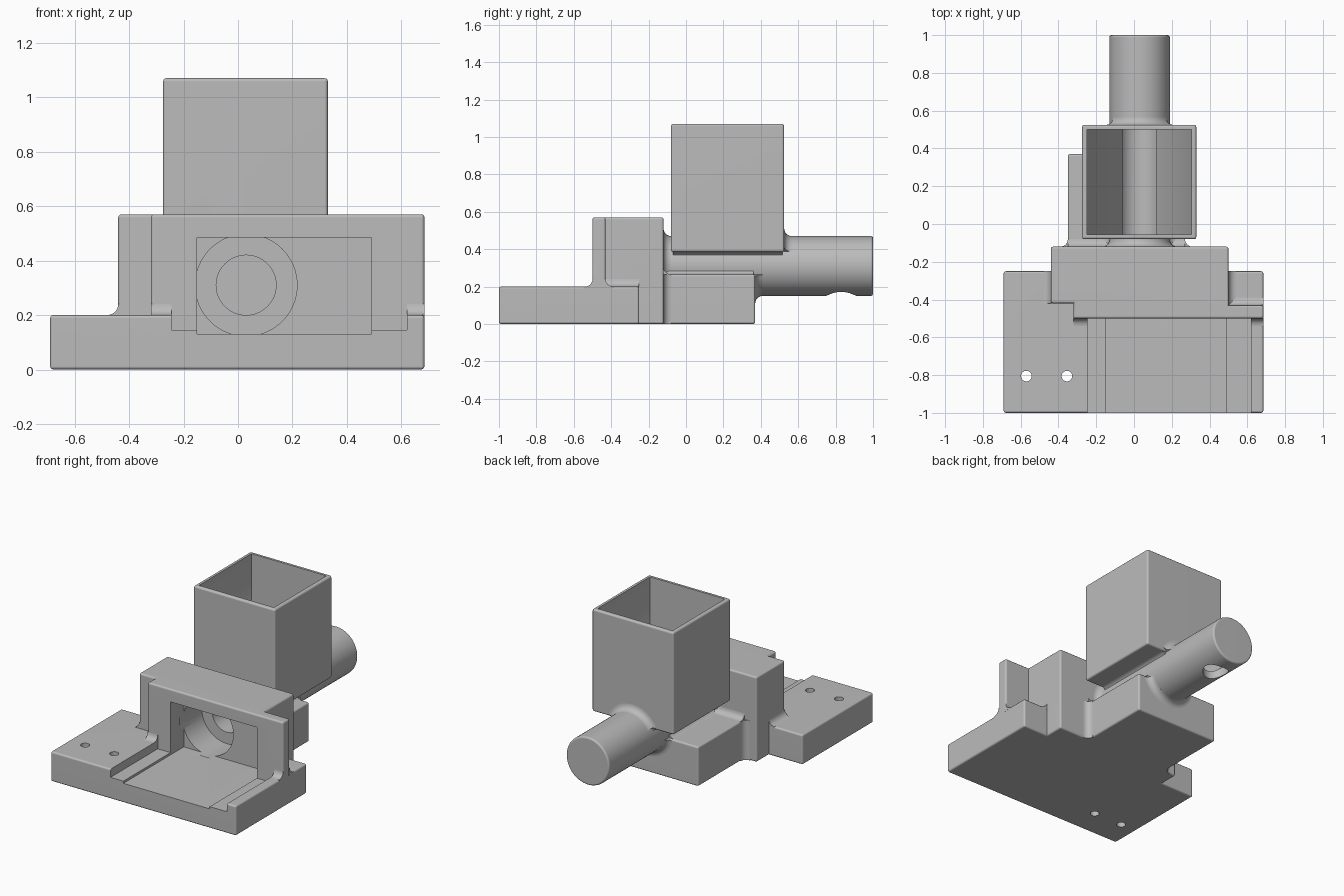
import bpy
import bmesh
from math import sin, cos, pi, radians
from mathutils import Vector

cube = bpy.data.objects.get("Cube")
if cube:
    bpy.data.objects.remove(cube, do_unlink=True)

grey = bpy.data.materials.new("plain_grey")
grey.use_nodes = True
COLOUR = (0.5, 0.5, 0.5, 1)
grey.diffuse_color = COLOUR
grey.node_tree.nodes["Principled BSDF"].inputs["Base Color"].default_value = COLOUR

X, Y, Z = Vector((1, 0, 0)), Vector((0, 1, 0)), Vector((0, 0, 1))
AXIS_X, AXIS_Z = 0.03, 0.31      # centre line of the feed tube
TUBE_R = 0.16
parts, cutters = [], []


def loft(name, sections, bevel=0, keep=lambda mid: True, group=parts):
    """Closed solid through matching cross-sections, with rounded convex edges."""
    bm = bmesh.new()
    rings = [[bm.verts.new(p) for p in s] for s in sections]
    n = len(rings[0])
    for a, b in zip(rings, rings[1:]):
        for i in range(n):
            j = (i + 1) % n
            bm.faces.new((a[i], a[j], b[j], b[i]))
    bm.faces.new(rings[0])
    bm.faces.new(rings[-1])
    bmesh.ops.recalc_face_normals(bm, faces=bm.faces)
    if bevel:
        edges = [e for e in bm.edges if e.is_convex and e.calc_face_angle() > 1
                 and keep((e.verts[0].co + e.verts[1].co) / 2)]
        bmesh.ops.bevel(bm, geom=edges, offset=bevel, segments=3,
                        profile=0.5, affect='EDGES')
    mesh = bpy.data.meshes.new(name)
    bm.to_mesh(mesh)
    bm.free()
    mesh.materials.append(grey)
    ob = bpy.data.objects.new(name, mesh)
    bpy.context.collection.objects.link(ob)
    group.append(ob)
    return ob


def prism(name, outline, z0, z1, **kw):
    return loft(name, [[(x, y, z) for x, y in outline] for z in (z0, z1)], **kw)


def box(name, x0, x1, y0, y1, z0, z1, **kw):
    return prism(name, [(x0, y0), (x1, y0), (x1, y1), (x0, y1)], z0, z1, **kw)


def rod(name, x, z, r, y0, y1, **kw):
    ring = [(x + r * cos(2 * pi * i / 64), z + r * sin(2 * pi * i / 64)) for i in range(64)]
    return loft(name, [[(u, y, v) for u, v in ring] for y in (y0, y1)], **kw)


def post(name, x, y, r, z0, z1, **kw):
    ring = [(x + r * cos(2 * pi * i / 40), y + r * sin(2 * pi * i / 40)) for i in range(40)]
    return prism(name, ring, z0, z1, **kw)


def cove(corner, a, b, r):
    """Concave corner section spreading along directions a and b."""
    arc = [corner + a * r * (1 - sin(t * pi / 12)) + b * r * (1 - cos(t * pi / 12))
           for t in range(7)]
    return [corner - a * 0.01 - b * 0.01, corner + a * r - b * 0.01] + arc + \
           [corner - a * 0.01 + b * r]


def fillet(name, start, end, a, b, r=0.04):
    loft(name, [cove(Vector(p), a, b, r) for p in (start, end)])


def ring_fillet(name, y, a0, a1, r=0.04):
    sections = []
    for i in range(25):
        t = radians(a0 + (a1 - a0) * i / 24)
        out = Vector((cos(t), 0, sin(t)))
        sections.append(cove(Vector((AXIS_X, y, AXIS_Z)) + out * TUBE_R, out, Y, r))
    loft(name, sections)


# Base plate with the narrower rear foot
prism("base_plate", [(-.69, -1), (.685, -1), (.685, -.25), (.5, -.25), (.5, -.12),
                     (.27, -.12), (.27, .37), (-.35, .37), (-.35, -.12),
                     (-.44, -.12), (-.44, -.25), (-.69, -.25)], 0, .2, bevel=.012)
upper = dict(bevel=.012, keep=lambda m: m.z > .12)
# Upright housing with its stepped front wall
prism("motor_housing", [(-.32, -.5), (.685, -.5), (.685, -.43), (.5, -.43),
                        (.5, -.12), (-.44, -.12), (-.44, -.42), (-.32, -.42)],
      .1, .57, **upper)
box("rear_shelf", -.35, .27, -.2, .37, .1, .265, **upper)
# Feed tube and hopper
rod("feed_tube", AXIS_X, AXIS_Z, TUBE_R, -.2, 1, bevel=.012, keep=lambda m: m.y > .99)
box("hopper", -.275, .33, -.08, .525, .385, 1.07, bevel=.012)

# Rounded inside corners
fillet("front_wall_fillet", (-.32, -.5, .2), (.685, -.5, .2), -Y, Z)
fillet("right_wall_fillet", (-.44, -.42, .2), (-.44, -.25, .2), -X, Z)
fillet("left_wall_fillet", (.5, -.43, .2), (.5, -.25, .2), X, Z)
fillet("step_fillet", (.5, -.43, .2), (.685, -.43, .2), Y, Z)
fillet("shelf_fillet", (-.35, -.12, .265), (.27, -.12, .265), Y, Z)
for name, x, side in (("right", -.35, -X), ("left", .27, X)):
    fillet(name + "_foot_fillet", (x, -.12, 0), (x, -.12, .265), side, Y)
for name, side in (("right", -X), ("left", X)):
    low, high = AXIS_X + side.x * .152, AXIS_X + side.x * .139
    fillet(name + "_tube_shelf_fillet", (low, -.12, .265), (low, .36, .265), side, Z)
    fillet(name + "_tube_hopper_fillet", (high, -.07, .385), (high, .515, .385), side, -Z)
ring_fillet("tube_housing_fillet", -.12, -16, 196)
ring_fillet("tube_shelf_end_fillet", .37, 197, 343)
ring_fillet("tube_hopper_end_fillet", .525, 29, 151)

# Hollows
cut = dict(group=cutters)
box("channel_cut", -.245, .62, -1.1, -.5, .145, .3, **cut)
box("pocket_cut", -.15, .49, -1.1, -.36, .13, .485, **cut)
rod("motor_bore_cut", AXIS_X, AXIS_Z, .187, -.4, -.16, **cut)
rod("feed_bore_cut", AXIS_X, AXIS_Z, .11, -.2, .93, **cut)
funnel = [(-.25, 1.2), (-.25, .72), (-.06, .372), (.12, .372), (.305, .72), (.305, 1.2)]
loft("funnel_cut", [[(x, y, z) for x, z in funnel] for y in (-.055, .5)], **cut)
post("outlet_cut", AXIS_X, .83, .08, .05, AXIS_Z, **cut)
for x in (-.57, -.355):
    post("screw_hole_cut", x, -.805, .028, -.1, .3, **cut)


def bounds(ob):
    return [(min(c), max(c)) for c in zip(*(v.co for v in ob.data.vertices))]


# Cut every part with the hollows that reach it, then bake the result
for ob in parts:
    for c in cutters:
        if all(a[0] < b[1] and b[0] < a[1] for a, b in zip(bounds(ob), bounds(c))):
            mod = ob.modifiers.new("cut", 'BOOLEAN')
            mod.operation, mod.solver, mod.object = 'DIFFERENCE', 'EXACT', c
bpy.context.view_layer.update()
graph = bpy.context.evaluated_depsgraph_get()
baked = [bpy.data.meshes.new_from_object(ob.evaluated_get(graph)) for ob in parts]
for ob, mesh in zip(parts, baked):
    ob.modifiers.clear()
    ob.data = mesh
for c in cutters:
    bpy.data.objects.remove(c, do_unlink=True)

# Smooth the rounded surfaces, keep the sharp edges
bpy.ops.object.select_all(action='DESELECT')
for ob in parts:
    ob.select_set(True)
bpy.context.view_layer.objects.active = parts[0]
bpy.ops.object.shade_smooth_by_angle(angle=radians(35))
for ob in parts:
    ob.modifiers.new("even_normals", 'WEIGHTED_NORMAL').keep_sharp = True
